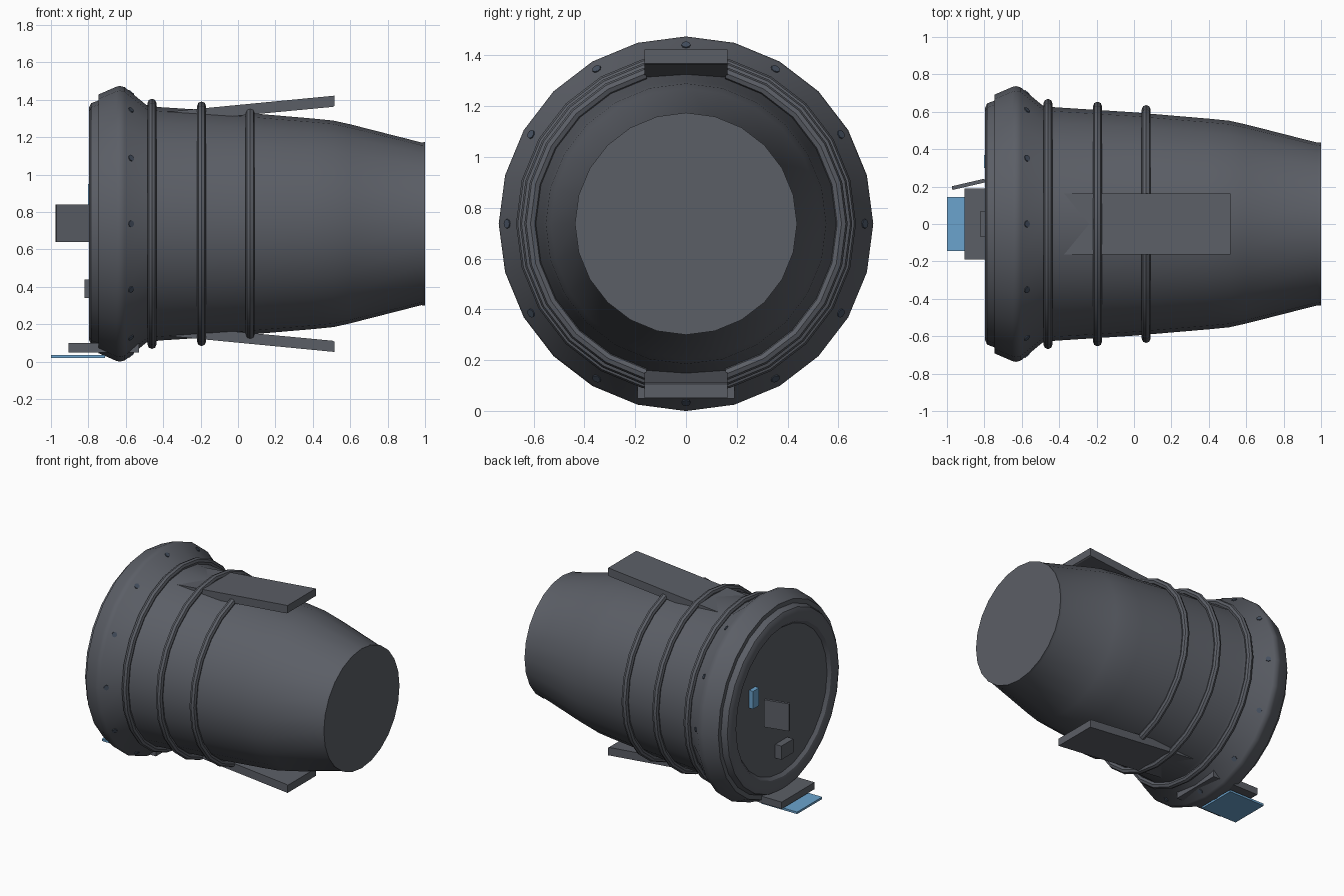
import bpy, bmesh, math
from mathutils import Matrix, Vector

if "Cube" in bpy.data.objects:
    bpy.data.objects.remove(bpy.data.objects["Cube"])

AXIS_Z = 0.737   # height of the hull's long axis
SIDES = 24


def material(name, rgb):
    m = bpy.data.materials.new(name)
    m.diffuse_color = (*rgb, 1)
    m.use_nodes = True
    m.node_tree.nodes["Principled BSDF"].inputs["Base Color"].default_value = m.diffuse_color
    return m


GREY = material("hull grey", (0.105, 0.113, 0.133))
BLUE = material("light blue", (0.147, 0.366, 0.61))
DARK = material("dark blue grey", (0.06, 0.08, 0.115))


def finish(name, bm, mat, smooth=False):
    bmesh.ops.recalc_face_normals(bm, faces=bm.faces)
    mesh = bpy.data.meshes.new(name)
    bm.to_mesh(mesh)
    bm.free()
    mesh.materials.append(mat)
    ob = bpy.data.objects.new(name, mesh)
    bpy.context.collection.objects.link(ob)
    if smooth:
        bpy.ops.object.select_all(action='DESELECT')
        ob.select_set(True)
        bpy.context.view_layer.objects.active = ob
        bpy.ops.object.shade_smooth_by_angle(angle=math.radians(32))
    return ob


def on_axis(x, r, a):
    return Vector((x, r * math.sin(a), AXIS_Z + r * math.cos(a)))


def lathe(name, profile, mat=GREY):
    """Spin (x, radius) points about the long axis and cap both ends."""
    bm = bmesh.new()
    rings = [[bm.verts.new(on_axis(x, r, math.tau * i / SIDES)) for i in range(SIDES)]
             for x, r in profile]
    for a, b in zip(rings, rings[1:]):
        for i in range(SIDES):
            j = (i + 1) % SIDES
            bm.faces.new((a[i], a[j], b[j], b[i]))
    bm.faces.new(rings[0])
    bm.faces.new(rings[-1])
    return finish(name, bm, mat, True)


def hoop(name, x, radius, tube, spans):
    """Round tube bent around the hull; each span is (start, end, steps)."""
    bm = bmesh.new()
    for start, end, steps in spans:
        closed = abs(end - start - math.tau) < 1e-6
        rings = []
        for i in range(steps if closed else steps + 1):
            a = start + (end - start) * i / steps
            rings.append([bm.verts.new(on_axis(x + tube * math.cos(t), radius + tube * math.sin(t), a))
                          for t in (math.tau * k / 8 for k in range(8))])
        pairs = list(zip(rings, rings[1:]))
        if closed:
            pairs.append((rings[-1], rings[0]))
        else:
            bm.faces.new(rings[0])
            bm.faces.new(rings[-1])
        for a, b in pairs:
            for k in range(8):
                m = (k + 1) % 8
                bm.faces.new((a[k], a[m], b[m], b[k]))
    return finish(name, bm, GREY, True)


def box(name, lo, hi, mat=GREY, rot=None):
    bm = bmesh.new()
    lo, hi = Vector(lo), Vector(hi)
    mat4 = Matrix.Translation((lo + hi) / 2) @ (rot or Matrix()) @ Matrix.Diagonal((*(hi - lo), 1))
    bmesh.ops.create_cube(bm, size=1, matrix=mat4)
    return finish(name, bm, mat)


# Tapered hull with the wide collar and recessed rear bulkhead
lathe("hull", [(-0.77, 0.53), (-0.79, 0.55), (-0.797, 0.58), (-0.797, 0.62), (-0.785, 0.645),
               (-0.745, 0.66), (-0.745, 0.692), (-0.65, 0.733), (-0.63, 0.737), (-0.605, 0.73),
               (-0.49, 0.635), (-0.42, 0.624), (0.0, 0.597), (0.4, 0.563), (0.51, 0.552),
               (0.6, 0.532), (0.98, 0.435), (1.0, 0.437)])

# Hoops around the hull; the forward one stops at the fins
full = [(0, math.tau, SIDES)]
hoop("rear_hoop", -0.46, 0.645, 0.024, full)
hoop("middle_hoop", -0.195, 0.63, 0.024, full)
gap = math.radians(15)
hoop("front_hoop", 0.065, 0.612, 0.024,
     [(gap, math.pi - gap, 10), (math.pi + gap, math.tau - gap, 10)])

# Sloping fins above and below
for name, s in (("top_fin", 1), ("bottom_fin", -1)):
    bm = bmesh.new()
    side = [(-0.40, 0.597), (0.515, 0.685), (0.515, 0.63), (0.505, 0.625), (-0.40, 0.54)]
    near = [bm.verts.new((x, -0.163, AXIS_Z + s * z)) for x, z in side]
    far = [bm.verts.new((x, 0.163, AXIS_Z + s * z)) for x, z in side]
    bm.faces.new(near)
    bm.faces.new(far)
    for i in range(len(side)):
        j = (i + 1) % len(side)
        bm.faces.new((near[i], near[j], far[j], far[i]))
    finish(name, bm, GREY)

# Flat rivets around the collar slope
bm = bmesh.new()
for i in range(12):
    a = math.tau * i / 12
    normal = Vector((0.63, 0.775 * math.sin(a), 0.775 * math.cos(a)))
    place = Matrix.Translation(on_axis(-0.572, 0.703, a)) @ normal.to_track_quat('Z', 'Y').to_matrix().to_4x4()
    bmesh.ops.create_cone(bm, cap_ends=True, segments=8, radius1=0.018, radius2=0.018,
                          depth=0.008, matrix=place)
finish("collar_rivets", bm, DARK)

# Fittings on the rear bulkhead
box("open_hatch", (-0.975, 0.202, 0.64), (-0.795, 0.222, 0.84), rot=Matrix.Rotation(math.radians(13), 4, 'Z'))
box("rear_control_box", (-0.82, -0.07, 0.34), (-0.76, 0.07, 0.44))
box("rear_window", (-0.802, 0.30, 0.82), (-0.768, 0.37, 0.95), BLUE)

# Boarding step and its blue plate
box("boarding_step", (-0.907, -0.19, 0.05), (-0.53, 0.19, 0.10))
box("step_plate", (-1.0, -0.145, 0.02), (-0.71, 0.145, 0.035), BLUE)
